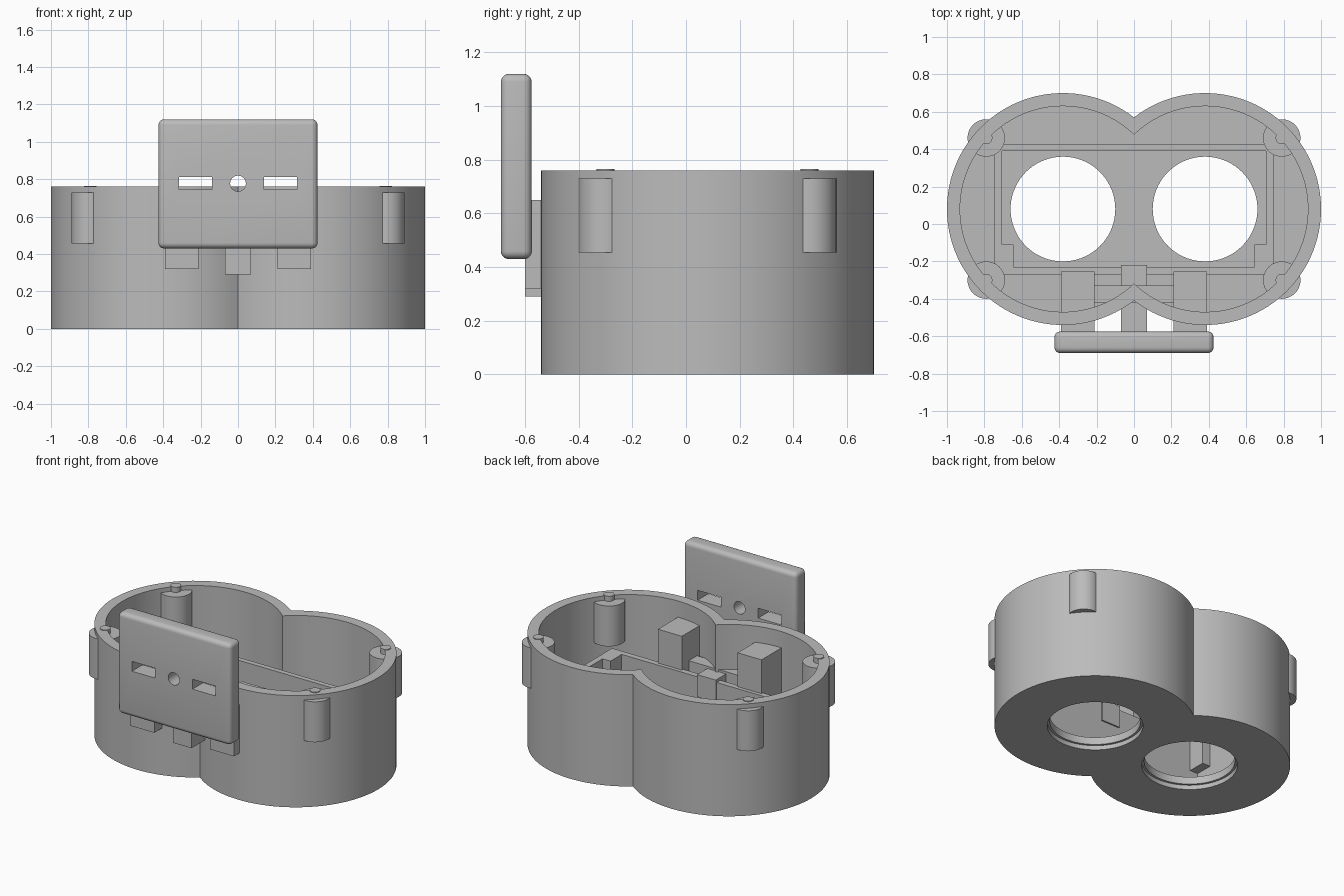
import bpy, bmesh
from math import acos, cos, sin, pi

if "Cube" in bpy.data.objects:
    bpy.data.objects.remove(bpy.data.objects["Cube"], do_unlink=True)

GREY = (0.5, 0.5, 0.5, 1)
grey = bpy.data.materials.new("plain grey")
grey.use_nodes = True
grey.diffuse_color = GREY
grey.node_tree.nodes["Principled BSDF"].inputs["Base Color"].default_value = GREY

LOBE_X, LOBE_Y = 0.38, 0.08
HEIGHT, FLOOR, FRAME_TOP = 0.76, 0.08, 0.42


def finish(name, bm):
    bmesh.ops.recalc_face_normals(bm, faces=bm.faces)
    mesh = bpy.data.meshes.new(name)
    bm.to_mesh(mesh)
    bm.free()
    mesh.materials.append(grey)
    obj = bpy.data.objects.new(name, mesh)
    bpy.context.collection.objects.link(obj)
    return obj


def prism(name, outline, z0, z1):
    bm = bmesh.new()
    face = bm.faces.new([bm.verts.new((x, y, z0)) for x, y in outline])
    top = bmesh.ops.extrude_face_region(bm, geom=[face])["geom"]
    verts = [v for v in top if isinstance(v, bmesh.types.BMVert)]
    bmesh.ops.translate(bm, verts=verts, vec=(0, 0, z1 - z0))
    return finish(name, bm)


def box(name, x, y, z):
    return prism(name, [(x[0], y[0]), (x[1], y[0]), (x[1], y[1]), (x[0], y[1])], *z)


def cylinder(name, x, y, radius, z0, z1, sides=48):
    ring = [(x + radius * cos(2 * pi * i / sides), y + radius * sin(2 * pi * i / sides))
            for i in range(sides)]
    return prism(name, ring, z0, z1)


def twin_lobe(radius, steps=72):
    # outline of two overlapping circles, meeting in cusps at x = 0
    start = pi - acos(LOBE_X / radius)
    arc = []
    for i in range(steps + 1):
        a = -start + 2 * start * i / steps
        arc.append((LOBE_X + radius * cos(a), LOBE_Y + radius * sin(a)))
    arc[0], arc[-1] = (0, arc[0][1]), (0, arc[-1][1])
    return arc + [(-x, y) for x, y in reversed(arc[1:-1])]


def apply_modifier(obj, mod):
    bpy.ops.object.select_all(action="DESELECT")
    bpy.context.view_layer.objects.active = obj
    obj.select_set(True)
    bpy.ops.object.modifier_apply(modifier=mod.name)


def cut(obj, cutter):
    mod = obj.modifiers.new("cut", "BOOLEAN")
    mod.operation, mod.solver, mod.object = "DIFFERENCE", "EXACT", cutter
    apply_modifier(obj, mod)
    bpy.data.objects.remove(cutter, do_unlink=True)


def smooth(obj):
    bpy.ops.object.select_all(action="DESELECT")
    bpy.context.view_layer.objects.active = obj
    obj.select_set(True)
    bpy.ops.object.shade_smooth_by_angle(angle=pi / 6)


# Housing: twin-lobed cup with two stepped openings in its floor
housing = prism("housing", twin_lobe(0.62), 0, HEIGHT)
cut(housing, prism("cavity", twin_lobe(0.55), FLOOR, HEIGHT + 0.1))
for side in (-1, 1):
    cut(housing, cylinder("opening", side * LOBE_X, LOBE_Y, 0.28, -0.1, 0.2, 72))
    cut(housing, cylinder("counterbore", side * LOBE_X, LOBE_Y, 0.295, -0.1, 0.03, 72))
smooth(housing)

# Rectangular frame standing on the floor
frame = box("inner_frame", (-0.745, 0.745), (-0.27, 0.425), (FLOOR - 0.01, FRAME_TOP))
cut(frame, box("frame_space", (-0.705, 0.705), (-0.23, 0.39), (0, 0.6)))

for side, label in ((1, "left"), (-1, "right")):
    # Corner posts with locating pins, set into the wall
    for y, place in ((0.46, "back"), (-0.30, "front")):
        smooth(cylinder(f"{place}_{label}_post", side * 0.79, y, 0.1, 0.455, 0.73))
        smooth(cylinder(f"{place}_{label}_pin", side * 0.79, y, 0.033, 0.7, 0.765, 24))
    # Stop block in the frame corner and arm that carries the plate
    box(f"{label}_stop", sorted((side * 0.645, side * 0.71)), (-0.24, -0.11), (0.2, FRAME_TOP))
    box(f"{label}_arm", sorted((side * 0.21, side * 0.39)), (-0.255, -0.6), (0.32, 0.65))

box("centre_arm", (-0.07, 0.07), (-0.6, -0.22), (0.29, 0.44))
box("cross_bar", (-0.3, 0.3), (-0.42, -0.33), (0.36, 0.455))

# Front plate with rounded edges, two slots and a round hole
plate = box("front_plate", (-0.425, 0.425), (-0.69, -0.575), (0.43, 1.12))
bevel = plate.modifiers.new("round", "BEVEL")
bevel.width, bevel.segments = 0.03, 5
apply_modifier(plate, bevel)
for side in (-1, 1):
    cut(plate, box("slot", sorted((side * 0.14, side * 0.315)), (-0.8, -0.5), (0.745, 0.812)))
hole = cylinder("hole", 0, 0, 0.042, -0.1, 0.1, 32)
hole.rotation_euler.x = pi / 2
hole.location = (0, -0.63, 0.777)
bpy.context.view_layer.update()
cut(plate, hole)
smooth(plate)
